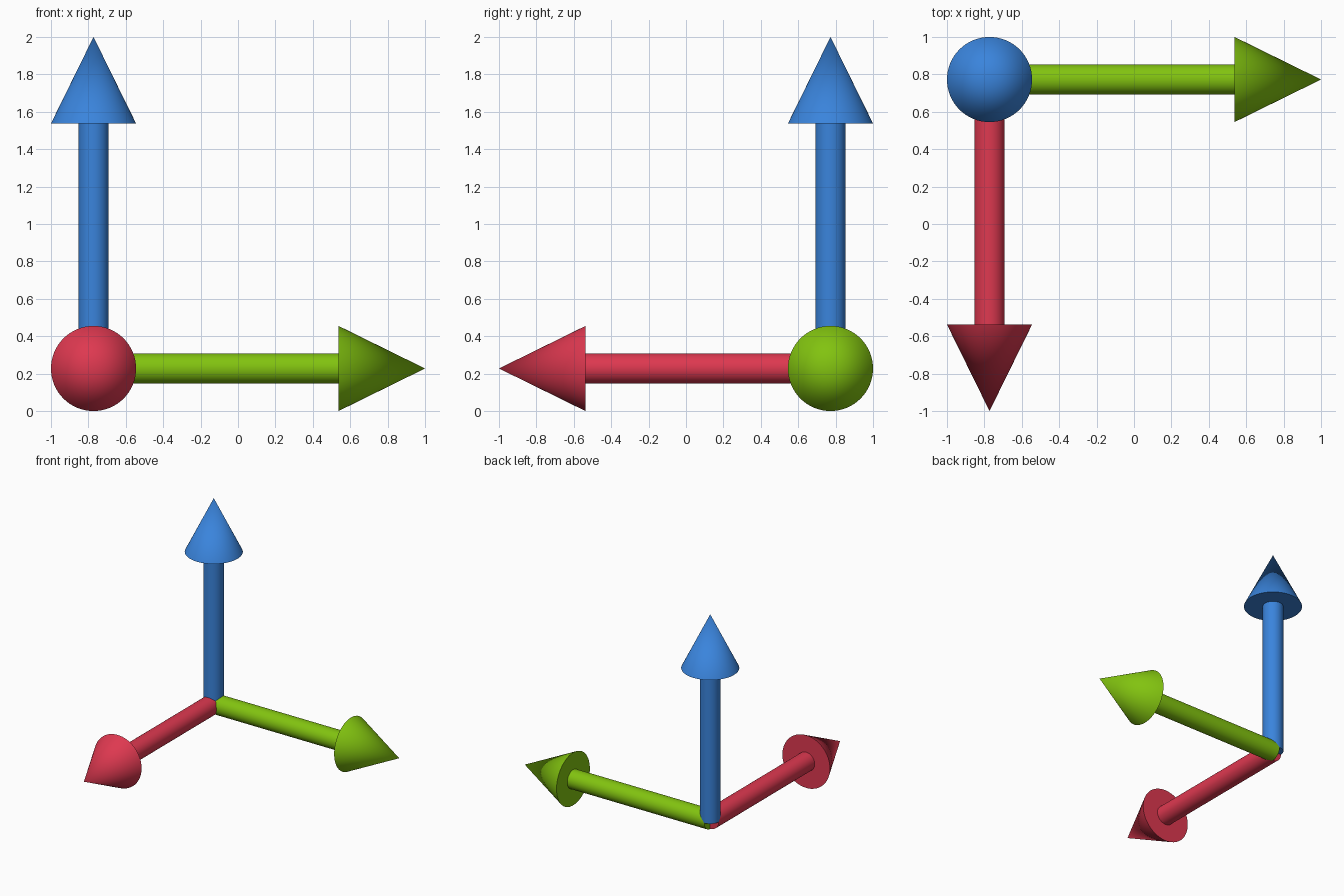
import bpy
import math
from mathutils import Vector

if "Cube" in bpy.data.objects:
    bpy.data.objects.remove(bpy.data.objects["Cube"])

HEAD_R = 0.2275            # arrow head radius
SHAFT_R = 0.081            # shaft radius
HEAD_LEN = 0.4625          # arrow head length
LENGTH = 2 - HEAD_R        # origin to tip
SHAFT_LEN = LENGTH - HEAD_LEN
ORIGIN = Vector((-1 + HEAD_R, 1 - HEAD_R, HEAD_R))


def material(name, rgb):
    mat = bpy.data.materials.new(name)
    mat.diffuse_color = (*rgb, 1)
    mat.use_nodes = True
    mat.node_tree.nodes["Principled BSDF"].inputs["Base Color"].default_value = mat.diffuse_color
    return mat


def finish(name, mat):
    obj = bpy.context.object
    obj.name = name
    obj.data.materials.append(mat)
    bpy.ops.object.shade_smooth_by_angle(angle=math.radians(40))


def arrow(name, direction, mat):
    d = Vector(direction)
    rot = d.to_track_quat('Z', 'Y').to_euler()
    # Shaft, starting at the shared corner
    bpy.ops.mesh.primitive_cylinder_add(
        vertices=64, radius=SHAFT_R, depth=SHAFT_LEN,
        location=ORIGIN + d * SHAFT_LEN / 2, rotation=rot)
    finish(name + "_shaft", mat)
    # Conical head
    bpy.ops.mesh.primitive_cone_add(
        vertices=64, radius1=HEAD_R, radius2=0, depth=HEAD_LEN,
        location=ORIGIN + d * (SHAFT_LEN + HEAD_LEN / 2), rotation=rot)
    finish(name + "_head", mat)


arrow("front_arrow", (0, -1, 0), material("red", (0.73, 0.04, 0.08)))
arrow("side_arrow", (1, 0, 0), material("green", (0.223, 0.546, 0.005)))
arrow("up_arrow", (0, 0, 1), material("blue", (0.042, 0.231, 0.716)))
